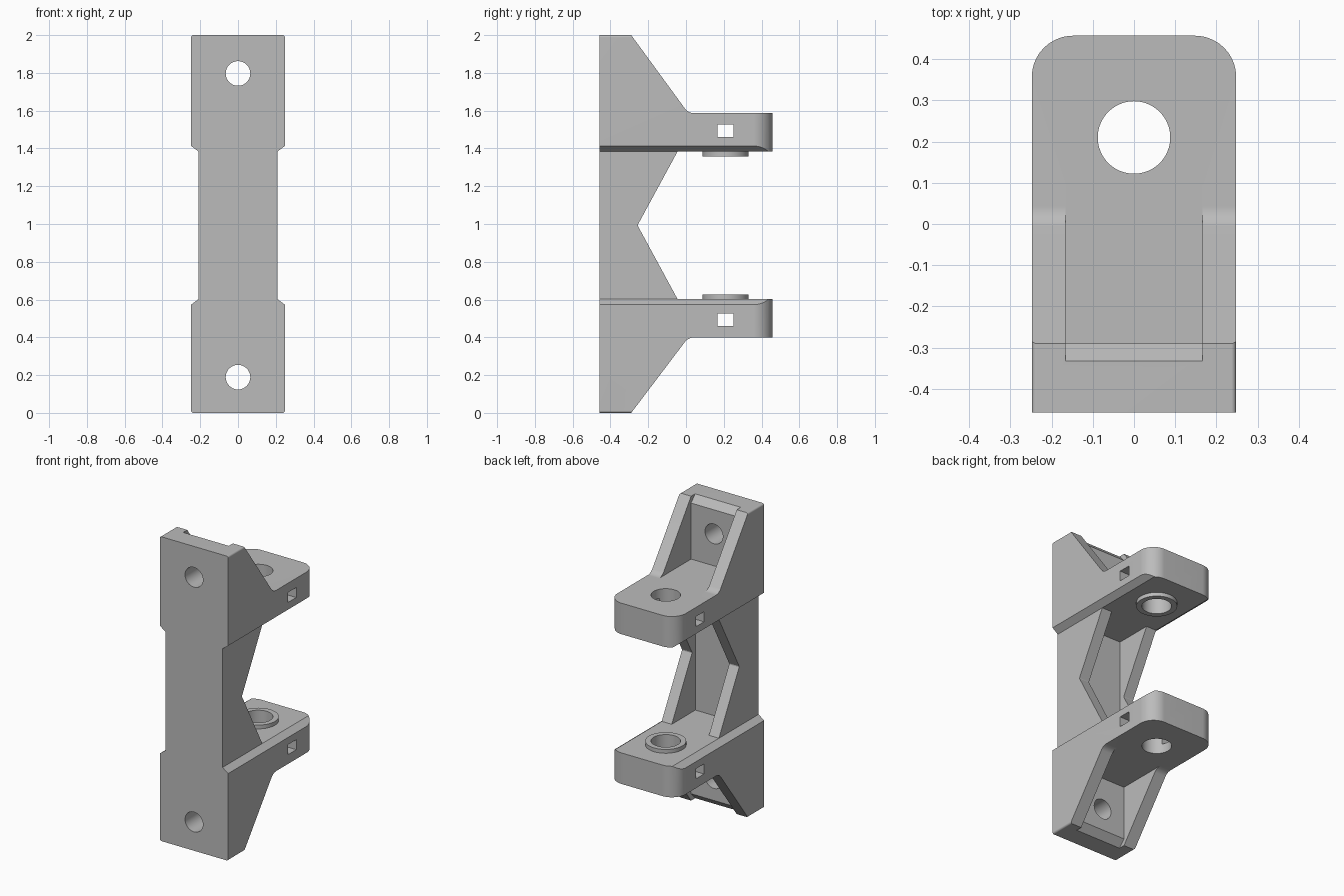
import bpy, bmesh, math
from mathutils import Vector

if "Cube" in bpy.data.objects:
    bpy.data.objects.remove(bpy.data.objects["Cube"], do_unlink=True)

MID = 0.993                       # height the two brackets mirror about
HALF_W, NECK_W = 0.248, 0.208     # half widths of brackets and neck
FRONT, BACK = -0.457, 0.457
PLATE_IN, PLATE_OUT = 0.39, 0.594 # shelf faces, measured from MID
WALL_Y = -0.29                    # inner face of the front plate
BORE_Y, BORE_R, BOSS_R = 0.21, 0.088, 0.122

grey = bpy.data.materials.new("plain grey")
grey.use_nodes = True
grey.diffuse_color = (0.5, 0.5, 0.5, 1)
grey.node_tree.nodes["Principled BSDF"].inputs["Base Color"].default_value = (0.5, 0.5, 0.5, 1)


def rounded(points):
    """Outline from (a, b) or (a, b, radius) corners."""
    out = []
    for i, p in enumerate(points):
        c = Vector(p[:2])
        if len(p) == 2:
            out.append(c)
            continue
        u = (Vector(points[i - 1][:2]) - c).normalized()
        v = (Vector(points[(i + 1) % len(points)][:2]) - c).normalized()
        half = u.angle(v) / 2
        centre = c + (u + v).normalized() * p[2] / math.sin(half)
        start = c + u * p[2] / math.tan(half) - centre
        end = c + v * p[2] / math.tan(half) - centre
        steps = 12
        for k in range(steps + 1):
            arc = start.lerp(end, k / steps).normalized() * p[2]
            out.append(centre + arc)
    return out


def prism(name, points, axis, lo, hi):
    """Extrude an outline along x, y or z."""
    place = {"x": lambda a, b, t: (t, a, b),
             "y": lambda a, b, t: (a, t, b),
             "z": lambda a, b, t: (a, b, t)}[axis]
    bm = bmesh.new()
    face = bm.faces.new([bm.verts.new(place(p[0], p[1], lo)) for p in rounded(points)])
    moved = bmesh.ops.extrude_face_region(bm, geom=[face])["geom"]
    bmesh.ops.translate(bm, vec=place(0, 0, hi - lo),
                        verts=[g for g in moved if isinstance(g, bmesh.types.BMVert)])
    bmesh.ops.recalc_face_normals(bm, faces=bm.faces)
    mesh = bpy.data.meshes.new(name)
    bm.to_mesh(mesh)
    bm.free()
    mesh.materials.append(grey)
    obj = bpy.data.objects.new(name, mesh)
    bpy.context.collection.objects.link(obj)
    return obj


def circle(a, b, r, n=64):
    return [(a + r * math.cos(2 * math.pi * i / n), b + r * math.sin(2 * math.pi * i / n))
            for i in range(n)]


def rect(a0, b0, a1, b1):
    return [(a0, b0), (a1, b0), (a1, b1), (a0, b1)]


def combine(target, tool, operation="DIFFERENCE"):
    mod = target.modifiers.new("cut", "BOOLEAN")
    mod.operation, mod.solver, mod.object = operation, "EXACT", tool
    bpy.context.view_layer.objects.active = target
    bpy.ops.object.modifier_apply(modifier=mod.name)
    bpy.data.objects.remove(tool, do_unlink=True)


def mirrored(upper):
    """Close an upper half outline with its copy below MID."""
    return upper + [(p[0], 2 * MID - p[1], *p[2:]) for p in reversed(upper)]


# Side outline: front plate, gussets, two shelves and the notched neck
top, inner, outer = 2.0, MID + PLATE_IN, MID + PLATE_OUT
side = mirrored([(FRONT, top), (WALL_Y, top), (0.012, outer, 0.06), (BACK, outer),
                 (BACK, inner), (-0.045, inner), (-0.255, MID + 0.003)])
side = [(p[0], max(p[1], 0.0), *p[2:]) for p in side]
side[-1], side[-2] = (FRONT, 0.0), (WALL_Y, 0.0)
body = prism("bracket_body", side, "x", -0.3, 0.3)

# Front outline: chamfered waist
half = [(HALF_W, 0.0, 0.012), (HALF_W, MID - 0.42), (NECK_W, MID - PLATE_IN),
        (NECK_W, MID + PLATE_IN), (HALF_W, MID + 0.42), (HALF_W, top, 0.012)]
outline = half + [(-p[0], *p[1:]) for p in reversed(half)]
combine(body, prism("front_outline", outline, "y", -0.6, 0.6), "INTERSECT")

# Top outline: rounded shelf corners
plan = [(-HALF_W - 0.0, FRONT - 0.1), (HALF_W, FRONT - 0.1),
        (HALF_W, BACK, 0.1), (-HALF_W, BACK, 0.1)]
combine(body, prism("plan_outline", plan, "z", -0.1, 2.1), "INTERSECT")

# Pocket in the neck
combine(body, prism("neck_pocket", rect(WALL_Y, MID - PLATE_IN, 0.1, inner), "x", -0.135, 0.135))

for sign in (1, -1):
    def z(h):
        return MID + sign * h
    rim = 2.0 if sign > 0 else 0.0
    # Pocket between the gussets with a bevelled rim
    pocket = [(-0.332, rim), (WALL_Y, rim - sign * 0.045), (WALL_Y, z(PLATE_OUT)),
              (0.1, z(PLATE_OUT)), (0.1, z(1.2)), (-0.332, z(1.2))]
    combine(body, prism("pocket", pocket, "x", -0.166, 0.166))
    # Raised ring on the inner shelf face
    ends = sorted((z(PLATE_IN - 0.025), z(PLATE_IN + 0.05)))
    combine(body, prism("ring", circle(0, BORE_Y, BOSS_R), "z", *ends), "UNION")
    # Shelf bore, mounting hole and square cross slot
    ends = sorted((z(0.3), z(0.7)))
    combine(body, prism("bore", circle(0, BORE_Y, BORE_R), "z", *ends))
    combine(body, prism("mount_hole", circle(0, z(0.804), 0.065), "y", -0.6, -0.2))
    slot = rect(BORE_Y - 0.043, z(0.5) - 0.033, BORE_Y + 0.041, z(0.5) + 0.033)
    combine(body, prism("slot", slot, "x", -0.4, 0.4))

# Smooth the arcs, keep the edges crisp
bpy.ops.object.select_all(action="DESELECT")
body.select_set(True)
bpy.context.view_layer.objects.active = body
bpy.ops.object.shade_smooth_by_angle(angle=math.radians(25))
